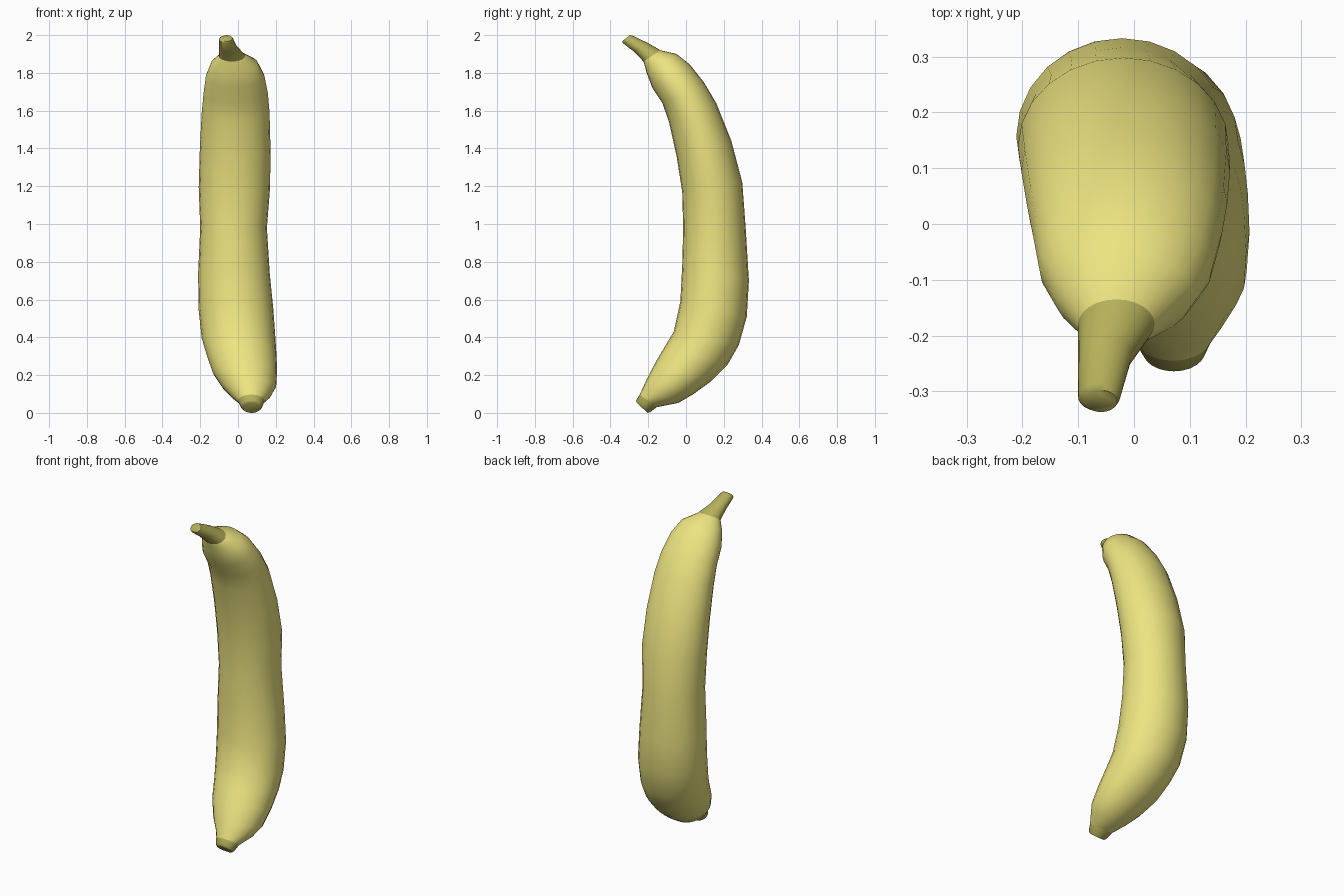
import bpy, bmesh, math
from mathutils import Vector

if "Cube" in bpy.data.objects:
    bpy.data.objects.remove(bpy.data.objects["Cube"])

SIDES = 24


def material(name, color):
    m = bpy.data.materials.new(name)
    m.diffuse_color = (*color, 1)
    m.use_nodes = True
    m.node_tree.nodes["Principled BSDF"].inputs["Base Color"].default_value = m.diffuse_color
    return m


def loft(name, rings, mat, cap_first=False, cap_last=False):
    """Each ring: inner y, inner z, outer y, outer z, left x, right x."""
    bm = bmesh.new()
    loops = []
    for iy, iz, oy, oz, xl, xr in rings:
        cx, rx = (xl + xr) / 2, (xr - xl) / 2
        mid = Vector((cx, (iy + oy) / 2, (iz + oz) / 2))
        half = Vector((0, (oy - iy) / 2, (oz - iz) / 2))
        loop = []
        for i in range(SIDES):
            a = math.tau * i / SIDES
            loop.append(bm.verts.new(mid + half * math.sin(a) + Vector((rx * math.cos(a), 0, 0))))
        loops.append(loop)
    for a, b in zip(loops, loops[1:]):
        for i in range(SIDES):
            j = (i + 1) % SIDES
            bm.faces.new((a[i], a[j], b[j], b[i]))
    if cap_first:
        bm.faces.new(loops[0])
    if cap_last:
        bm.faces.new(loops[-1])
    bmesh.ops.recalc_face_normals(bm, faces=bm.faces)
    # open tubes: make sure the sides face outward
    bm.faces.ensure_lookup_table()
    f = bm.faces[0]
    centre = sum((v.co for v in loops[0] + loops[1]), Vector()) / (2 * SIDES)
    if f.normal.dot(f.calc_center_median() - centre) < 0:
        bmesh.ops.reverse_faces(bm, faces=bm.faces)
    me = bpy.data.meshes.new(name)
    bm.to_mesh(me)
    bm.free()
    ob = bpy.data.objects.new(name, me)
    bpy.context.collection.objects.link(ob)
    me.materials.append(mat)
    bpy.ops.object.select_all(action='DESELECT')
    ob.select_set(True)
    bpy.context.view_layer.objects.active = ob
    bpy.ops.object.shade_smooth_by_angle(angle=math.radians(50))
    return ob


yellow = material("peel_yellow", (0.85, 0.78, 0.22))
brown = material("stem_olive", (0.46, 0.43, 0.10))

neck = (-0.225, 1.86, -0.135, 1.92, -0.10, 0.037)
seam = (-0.245, 0.097, -0.155, 0.03, 0.0, 0.14)

# Curved body, stem end to blossom end
loft("body", [
    neck,
    (-0.208, 1.80, -0.05, 1.90, -0.143, 0.105),
    (-0.178, 1.72, 0.02, 1.845, -0.170, 0.140),
    (-0.125, 1.64, 0.095, 1.75, -0.182, 0.158),
    (-0.09, 1.54, 0.16, 1.64, -0.192, 0.167),
    (-0.05, 1.36, 0.24, 1.44, -0.202, 0.172),
    (-0.02, 1.17, 0.298, 1.22, -0.208, 0.170),
    (-0.015, 0.98, 0.316, 0.98, -0.200, 0.153),
    (-0.02, 0.78, 0.333, 0.70, -0.211, 0.168),
    (-0.03, 0.59, 0.322, 0.51, -0.209, 0.187),
    (-0.065, 0.43, 0.28, 0.36, -0.192, 0.198),
    (-0.11, 0.355, 0.22, 0.255, -0.165, 0.204),
    (-0.16, 0.27, 0.13, 0.165, -0.135, 0.207),
    (-0.207, 0.18, 0.04, 0.10, -0.085, 0.202),
    (-0.232, 0.125, -0.04, 0.053, -0.035, 0.172),
    seam,
], yellow)

# Stem on top
loft("stem", [
    neck,
    (-0.275, 1.912, -0.205, 1.96, -0.10, -0.005),
    (-0.335, 1.958, -0.285, 1.998, -0.10, -0.025),
    (-0.337, 1.967, -0.298, 2.0, -0.088, -0.03),
], brown, cap_last=True)

# Blossom end at the bottom
loft("blossom_tip", [
    seam,
    (-0.264, 0.065, -0.19, 0.004, 0.015, 0.128),
    (-0.262, 0.055, -0.203, 0.0, 0.025, 0.12),
], brown, cap_last=True)
